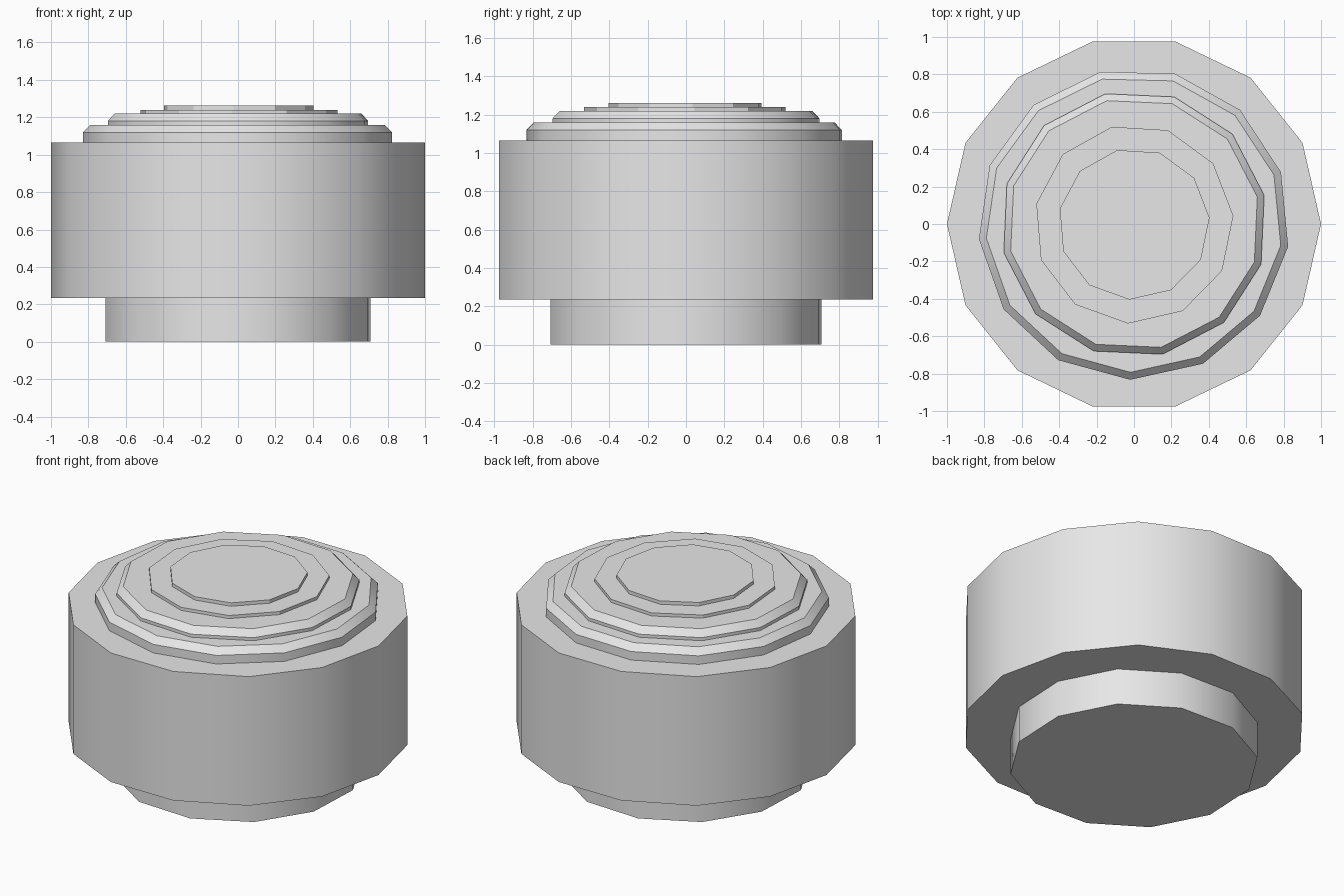
import bpy
import bmesh
from math import cos, sin, radians, tau

old = bpy.data.objects.get("Cube")
if old:
    bpy.data.objects.remove(old, do_unlink=True)

# Single plain grey material
grey = bpy.data.materials.new("plain_grey")
grey.use_nodes = True
colour = (0.8, 0.8, 0.8, 1)
grey.diffuse_color = colour
grey.node_tree.nodes["Principled BSDF"].inputs["Base Color"].default_value = colour


def stacked_prism(name, sides, start, profile):
    """Closed polygonal solid; profile lists (radius, height) from bottom to top."""
    bm = bmesh.new()
    rings = []
    for radius, z in profile:
        ring = []
        for i in range(sides):
            a = radians(start) + tau * i / sides
            ring.append(bm.verts.new((radius * cos(a), radius * sin(a), z)))
        rings.append(ring)
    for low, high in zip(rings, rings[1:]):
        for i in range(sides):
            j = (i + 1) % sides
            bm.faces.new((low[i], low[j], high[j], high[i]))
    bm.faces.new(rings[0][::-1])
    bm.faces.new(rings[-1])
    mesh = bpy.data.meshes.new(name)
    bm.to_mesh(mesh)
    bm.free()
    mesh.materials.append(grey)
    obj = bpy.data.objects.new(name, mesh)
    bpy.context.collection.objects.link(obj)
    bpy.ops.object.select_all(action="DESELECT")
    obj.select_set(True)
    bpy.context.view_layer.objects.active = obj
    bpy.ops.object.shade_smooth_by_angle(angle=radians(30.5))
    return obj


# Foot and main drum
stacked_prism("foot", 12, 12.4, [(0.725, 0), (0.725, 0.235)])
stacked_prism("drum", 14, 0, [(1, 0.235), (1, 1.065)])

# Two bevelled steps, then two thin plates on top
stacked_prism("lower_step", 13, 268.6, [(0.833, 1.065), (0.833, 1.12), (0.793, 1.16)])
stacked_prism("upper_step", 12, 12.4, [(0.713, 1.16), (0.713, 1.18), (0.675, 1.22)])
stacked_prism("wide_plate", 11, 4.7, [(0.533, 1.22), (0.533, 1.24)])
stacked_prism("top_plate", 11, 4.7, [(0.405, 1.24), (0.405, 1.262)])
